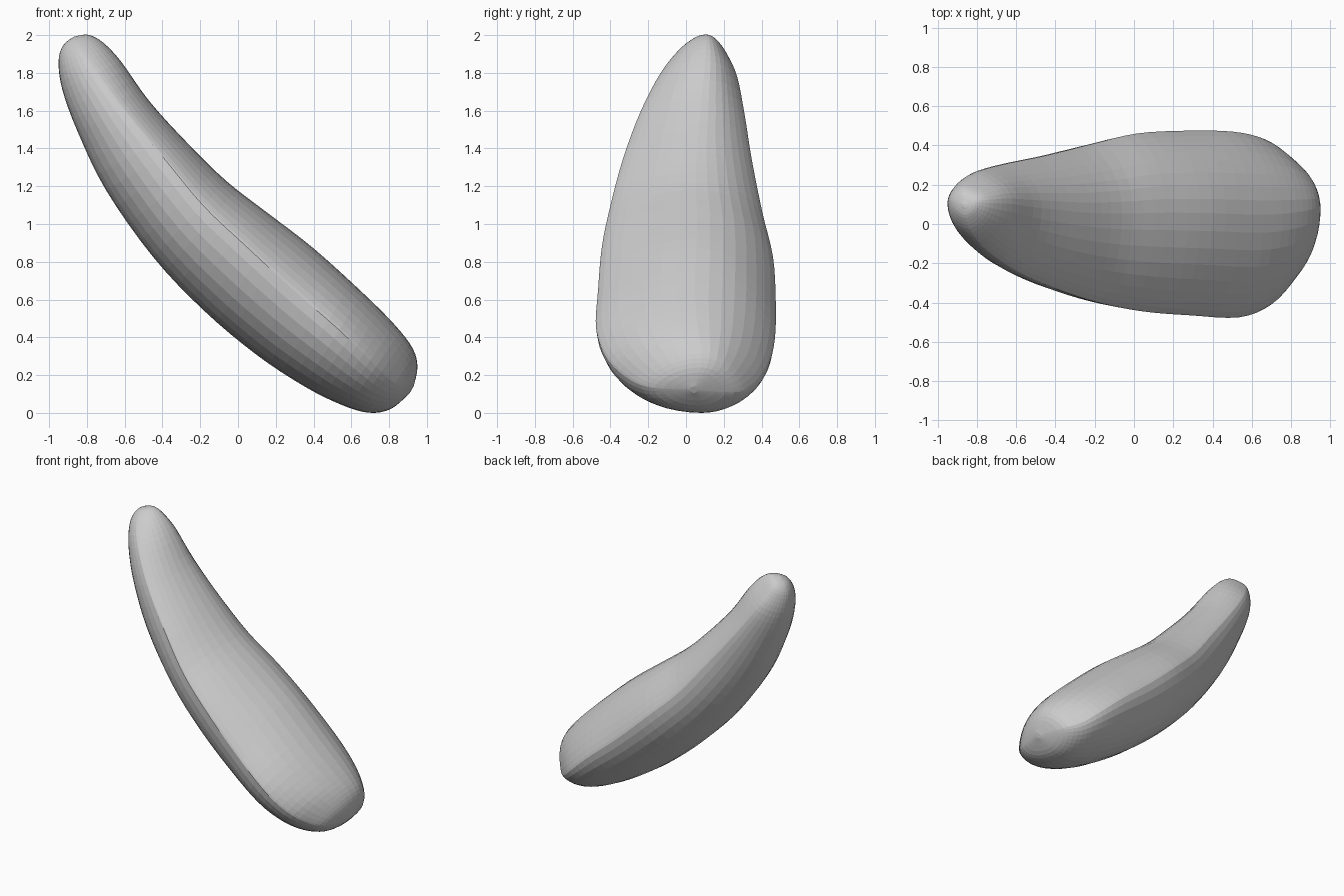
import bpy, bmesh, math

if "Cube" in bpy.data.objects:
    bpy.data.objects.remove(bpy.data.objects["Cube"])

# Cross-sections along the body: underside x,z | topside x,z | y min, y max | height of the side ridge (0..1)
STATIONS = [
    (-0.870, 1.99, -0.850, 1.995, 0.085, 0.105, 0.5),
    (-0.925, 1.945, -0.790, 2.00, 0.03, 0.165, 0.5),
    (-0.950, 1.86, -0.715, 1.96, -0.045, 0.215, 0.52),
    (-0.930, 1.71, -0.620, 1.86, -0.135, 0.27, 0.58),
    (-0.850, 1.49, -0.470, 1.65, -0.24, 0.31, 0.66),
    (-0.700, 1.18, -0.270, 1.43, -0.33, 0.35, 0.70),
    (-0.450, 0.825, -0.060, 1.225, -0.40, 0.405, 0.68),
    (-0.180, 0.54, 0.160, 1.055, -0.445, 0.46, 0.66),
    (0.100, 0.305, 0.400, 0.87, -0.465, 0.475, 0.62),
    (0.350, 0.14, 0.660, 0.635, -0.475, 0.47, 0.60),
    (0.540, 0.045, 0.830, 0.465, -0.41, 0.43, 0.55),
    (0.690, 0.00, 0.925, 0.340, -0.29, 0.35, 0.5),
    (0.810, 0.02, 0.950, 0.24, -0.17, 0.255, 0.5),
    (0.910, 0.105, 0.930, 0.14, 0.02, 0.06, 0.5),
]
STEPS, SIDES = 4, 36


def smooth_station(i, u):
    """Catmull-Rom blend between station i and i+1."""
    n = len(STATIONS) - 1
    rows = [STATIONS[min(max(i + k, 0), n)] for k in (-1, 0, 1, 2)]
    return [0.5 * (2 * b + (c - a) * u + (2 * a - 5 * b + 4 * c - d) * u * u
                   + (3 * b - a - 3 * c + d) * u ** 3) for a, b, c, d in zip(*rows)]


def ring(bm, st):
    """One section: flatter topside, round underside, ridge a bit lower at the back."""
    lx, lz, ux, uz, y0, y1, ridge = st
    verts = []
    for k in range(SIDES):
        a = 2 * math.pi * k / SIDES
        c, s = math.cos(a), math.sin(a)
        h = math.copysign(abs(s) ** (1.6 if s > 0 else 1.1), s)
        r = ridge - 0.1 * max(0, c)
        t = r + h * ((1 - r) if h > 0 else r)
        # both broad sides peak slightly behind the middle
        lean = 0.05 * abs(s) * (1 - abs(c)) * min(1, (y1 - y0) / 0.6)
        y = (y0 + y1) / 2 + c * (y1 - y0) / 2 + lean
        verts.append(bm.verts.new((lx + (ux - lx) * t, y, lz + (uz - lz) * t)))
    return verts


# Curved, tapering body
bm = bmesh.new()
rings = [ring(bm, smooth_station(i, j / STEPS))
         for i in range(len(STATIONS) - 1) for j in range(STEPS)]
rings.append(ring(bm, STATIONS[-1]))
for a, b in zip(rings, rings[1:]):
    for k in range(SIDES):
        m = (k + 1) % SIDES
        bm.faces.new((a[k], a[m], b[m], b[k]))

# End caps
bm.faces.new(rings[0])
bm.faces.new(rings[-1])
bmesh.ops.recalc_face_normals(bm, faces=bm.faces)

# Rest the lowest point on the ground
low = min(v.co.z for v in bm.verts)
bmesh.ops.translate(bm, verts=bm.verts, vec=(0, 0, -low))

mesh = bpy.data.meshes.new("curved_body")
bm.to_mesh(mesh)
bm.free()
bpy.context.collection.objects.link(bpy.data.objects.new("curved_body", mesh))
